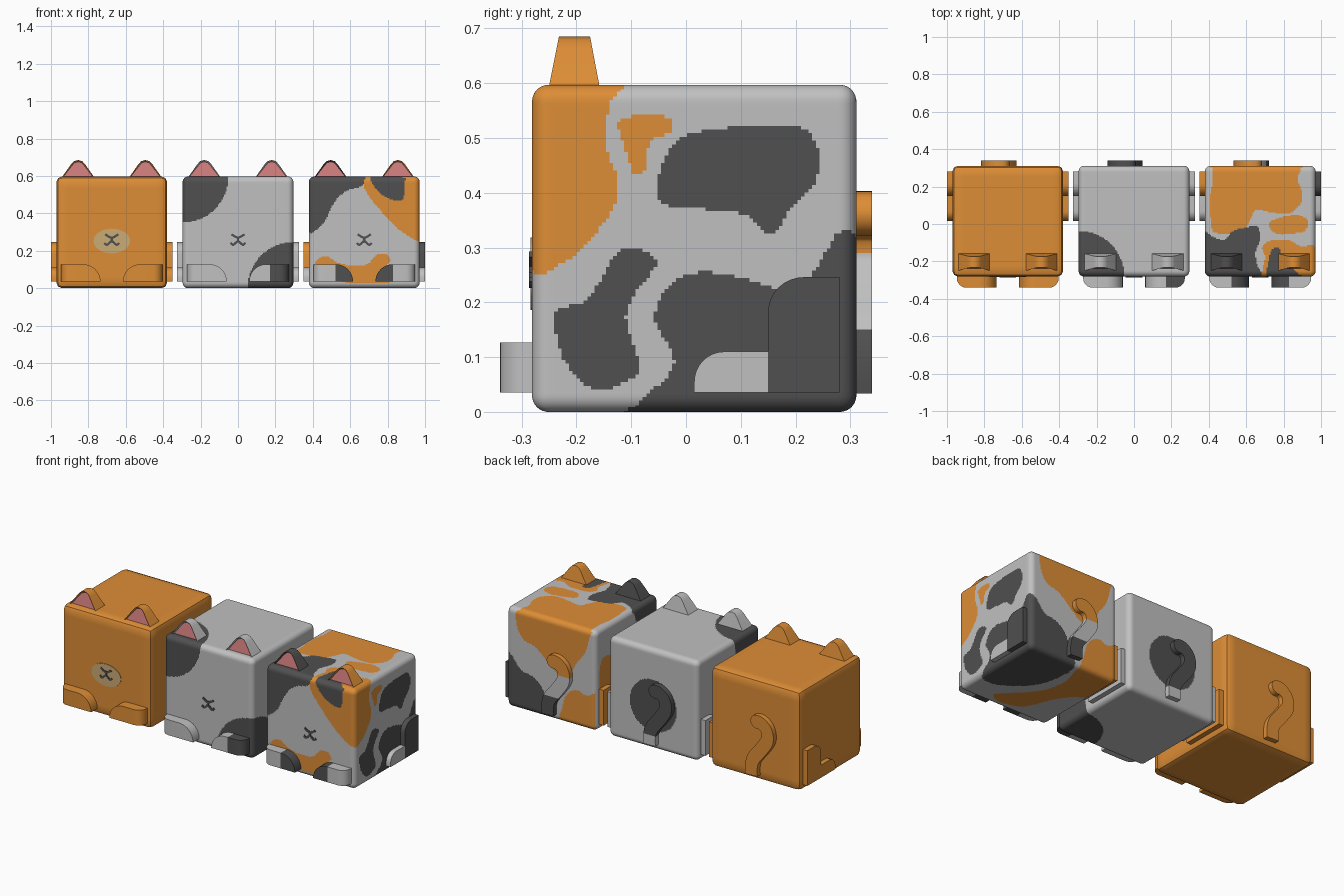
import bpy, bmesh, math
from mathutils import Vector

if "Cube" in bpy.data.objects:
    bpy.data.objects.remove(bpy.data.objects["Cube"])

# Flat colours
ORANGE, LIGHT, DARK, PINK, TAN = range(5)
MATS = []
for label, col in (("orange fur", (.73, .27, .037)), ("light grey fur", (.53, .53, .53)),
                   ("dark grey fur", (.08, .08, .08)), ("ear pink", (.62, .2, .2)),
                   ("muzzle tan", (.6, .41, .18))):
    m = bpy.data.materials.new(label)
    m.diffuse_color = (*col, 1)
    m.use_nodes = True
    m.node_tree.nodes["Principled BSDF"].inputs["Base Color"].default_value = m.diffuse_color
    MATS.append(m)


def finish(name, bm, x, rule):
    """Colour faces by rule(centre, normal), smooth below 35 degrees, make the object."""
    bmesh.ops.recalc_face_normals(bm, faces=bm.faces[:])
    for f in bm.faces:
        f.smooth = True
        if rule is not None:
            f.material_index = rule if isinstance(rule, int) else rule(f.calc_center_median(), f.normal)
    for e in bm.edges:
        e.smooth = e.calc_face_angle(0) < math.radians(35)
    me = bpy.data.meshes.new(name)
    bm.to_mesh(me)
    bm.free()
    for m in MATS:
        me.materials.append(m)
    ob = bpy.data.objects.new(name, me)
    ob.location.x = x
    bpy.context.collection.objects.link(ob)


def prism(loop, place, d0, d1):
    """Extrude a 2D outline between depths d0 and d1; place maps (a, b, d) to xyz."""
    bm = bmesh.new()
    a = [bm.verts.new(place(p, q, d0)) for p, q in loop]
    b = [bm.verts.new(place(p, q, d1)) for p, q in loop]
    front = bm.faces.new(a)
    bm.faces.new(b[::-1])
    for i in range(len(a)):
        j = (i + 1) % len(a)
        bm.faces.new((a[i], b[i], b[j], a[j]))
    return bm, front


def cut(bm, co, no):
    bmesh.ops.bisect_plane(bm, geom=bm.verts[:] + bm.edges[:] + bm.faces[:], plane_co=co, plane_no=no)


def arc(cx, cy, rx, ry, a0, a1, n=8):
    return [(cx + rx * math.cos(math.radians(a0 + (a1 - a0) * i / n)),
             cy + ry * math.sin(math.radians(a0 + (a1 - a0) * i / n))) for i in range(n + 1)]


def spline(pts, closed, n=5):
    """Catmull-Rom curve through 2D points."""
    P = [Vector(p) for p in pts]
    k, out = len(P), []
    get = (lambda i: P[i % k]) if closed else (lambda i: P[max(0, min(k - 1, i))])
    for i in range(k if closed else k - 1):
        a, b, c, d = (get(i + j) for j in (-1, 0, 1, 2))
        for s in range(n):
            t = s / n
            out.append(.5 * (2 * b + (c - a) * t + (2 * a - 5 * b + 4 * c - d) * t * t
                             + (3 * b - a - 3 * c + d) * t ** 3))
    return out if closed else out + [P[-1]]


def ribbon(path, w, y0, y1, tip=False):
    """Flat strip of half width w along an xz path, with an optional round tip."""
    pts, ws = list(path), [w] * len(path)
    if tip:
        d = (pts[-1] - pts[-2]).normalized()
        end = pts[-1]
        for a in (20, 40, 60, 75, 87):
            pts.append(end + d * w * math.sin(math.radians(a)))
            ws.append(w * math.cos(math.radians(a)))
    bm, rows = bmesh.new(), []
    for i, p in enumerate(pts):
        t = (pts[min(i + 1, len(pts) - 1)] - pts[max(i - 1, 0)]).normalized()
        n = Vector((-t.y, t.x)) * ws[i]
        rows.append([bm.verts.new((q.x, y, q.y)) for q, y in
                     ((p + n, y0), (p - n, y0), (p - n, y1), (p + n, y1))])
    for r, s in zip(rows, rows[1:]):
        for i in range(4):
            bm.faces.new((r[i], r[(i + 1) % 4], s[(i + 1) % 4], s[i]))
    bm.faces.new(rows[0])
    bm.faces.new(rows[-1][::-1])
    return bm


def body(x, n, rule):
    """Rounded cube made from an n x n grid on each side."""
    half, r, mid = Vector((.296, .296, .2985)), .03, Vector((0, .015, .2985))
    bm = bmesh.new()
    bmesh.ops.create_cube(bm, size=2)
    bmesh.ops.subdivide_edges(bm, edges=bm.edges[:], cuts=n - 1, use_grid_fill=True)
    for v in bm.verts:
        p = Vector(v.co[i] * half[i] for i in range(3))
        core = Vector(max(-half[i] + r, min(half[i] - r, p[i])) for i in range(3))
        v.co = mid + core + (p - core).normalized() * r
    bm.normal_update()
    finish("body", bm, x, rule)


# Fur patches of the three-coloured cat, per cube side; later ones lie on top
PATCHES = {s: [] for s in ("front", "back", "left", "right", "top", "bottom")}


def patch(side, colour, *pts):
    loop = spline(pts, True)
    us, vs = [p.x for p in loop], [p.y for p in loop]
    PATCHES[side].append((colour, loop, (min(us), max(us), min(vs), max(vs))))


patch("front", DARK, (.018, .6), (-.015, .545), (-.08, .525), (-.14, .485), (-.185, .415), (-.21, .355),
      (-.26, .31), (-.31, .3), (-.4, .45), (-.35, .65), (0, .65))
patch("front", ORANGE, (.01, .6), (0, .54), (.04, .47), (.11, .39), (.19, .31), (.3, .25), (.4, .3), (.4, .65), (.05, .65))
patch("front", DARK, (.035, .6), (.055, .54), (.11, .49), (.18, .465), (.21, .485), (.215, .55), (.21, .62), (.1, .65))
patch("front", ORANGE, (-.26, .13), (-.24, .16), (-.2, .17), (-.14, .135), (-.05, .12), (.02, .13), (.06, .175),
      (.11, .185), (.14, .15), (.12, .11), (.18, .06), (.13, .03), (0, .025), (-.1, .03), (-.2, .08))
patch("right", ORANGE, (-.115, .6), (-.14, .56), (-.145, .48), (-.125, .43), (-.13, .38), (-.17, .32), (-.22, .275),
      (-.285, .25), (-.4, .3), (-.35, .65), (-.15, .65))
patch("right", ORANGE, (-.125, .525), (-.1, .54), (-.06, .545), (-.025, .53), (-.03, .508), (-.065, .495),
      (-.075, .445), (-.095, .435), (-.11, .48))
patch("right", DARK, (-.05, .385), (-.04, .46), (-.01, .5), (.05, .515), (.15, .525), (.22, .515), (.245, .46),
      (.23, .41), (.19, .37), (.17, .335), (.145, .328), (.11, .36), (.03, .37))
patch("right", DARK, (-.24, .18), (-.19, .2), (-.155, .24), (-.13, .285), (-.1, .3), (-.06, .285), (-.055, .265),
      (-.09, .22), (-.11, .17), (-.085, .08), (-.11, .055), (-.15, .04), (-.19, .055), (-.225, .1))
patch("right", DARK, (-.1, 0), (-.03, .07), (-.025, .11), (-.055, .16), (-.05, .2), (-.02, .24), (.03, .255),
      (.1, .245), (.19, .22), (.23, .25), (.26, .3), (.29, .33), (.4, .33), (.4, -.05), (-.1, -.05))
patch("top", ORANGE, (-.25, .32), (-.255, .22), (-.27, .13), (-.265, .03), (-.25, -.04), (-.17, -.05), (-.085, -.03),
      (-.05, .03), (-.02, .075), (.07, .06), (.15, .055), (.21, .1), (.225, .16), (.2, .24), (.215, .32), (.1, .4), (-.15, .4))
patch("top", ORANGE, (.05, .01), (.13, .04), (.21, .045), (.255, .015), (.24, -.035), (.18, -.05), (.1, -.055), (.06, -.035))
patch("top", DARK, (-.3, -.04), (-.25, -.07), (-.19, -.085), (-.15, -.04), (-.08, -.02), (-.015, -.015), (0, -.08),
      (-.025, -.15), (-.015, -.22), (.01, -.29), (-.05, -.4), (-.4, -.4), (-.4, -.05))
patch("top", ORANGE, (.01, -.28), (.025, -.18), (.01, -.125), (.05, -.09), (.15, -.085), (.22, -.12), (.3, -.115),
      (.4, -.2), (.35, -.4), (.05, -.4))
patch("top", DARK, (.035, -.3), (.04, -.22), (.06, -.14), (.1, -.13), (.12, -.18), (.18, -.24), (.21, -.3), (.1, -.4))
patch("back", ORANGE, (.215, .6), (.23, .52), (.19, .43), (.1, .4), (.02, .33), (-.05, .28), (-.12, .3), (-.17, .38),
      (-.22, .45), (-.25, .55), (-.25, .62), (0, .7))
patch("back", DARK, (.3, .33), (.25, .3), (.2, .24), (.12, .22), (.06, .17), (.03, .1), (-.01, .02), (0, -.1), (.4, -.1), (.4, .3))
patch("back", ORANGE, (-.05, 0), (-.07, .08), (-.1, .17), (-.17, .22), (-.23, .2), (-.3, .23), (-.4, .2), (-.4, -.1), (-.1, -.1))
patch("left", DARK, (-.04, .6), (-.06, .55), (-.1, .45), (-.17, .38), (-.22, .32), (-.3, .3), (-.4, .4), (-.4, .65), (-.1, .7))
patch("left", ORANGE, (.27, .12), (.27, .38), (.2, .42), (.12, .35), (.1, .22), (.18, .12))
patch("left", DARK, (-.1, .15), (0, .2), (.03, .3), (-.03, .35), (-.1, .28))
patch("bottom", DARK, (.3, -.1), (.2, -.12), (.08, -.05), (0, .05), (-.03, .2), (-.01, .31), (.1, .4), (.4, .4), (.4, -.05))
patch("bottom", ORANGE, (-.05, .31), (-.08, .15), (-.05, 0), (.05, -.12), (.12, -.2), (.05, -.24), (-.08, -.2),
      (-.15, -.05), (-.22, .05), (-.3, .1), (-.4, .2), (-.2, .4))


def inside(u, v, loop):
    hit, a = False, loop[-1]
    for b in loop:
        if (a.y > v) != (b.y > v) and u < (b.x - a.x) * (v - a.y) / (b.y - a.y) + a.x:
            hit = not hit
        a = b
    return hit


def calico(c, n):
    ax = max(range(3), key=lambda i: abs(n[i]))
    side = (("left", "right"), ("front", "back"), ("bottom", "top"))[ax][n[ax] > 0]
    u, v = ((c.y, c.z), (c.x, c.z), (c.x, c.y))[ax]
    for colour, loop, (u0, u1, v0, v1) in reversed(PATCHES[side]):
        if u0 < u < u1 and v0 < v < v1 and inside(u, v, loop):
            return colour
    return LIGHT


def spotted(c, n):
    """Round dark patches on two corners and behind the tail."""
    corners = (Vector((-.296, -.281, .597)), Vector((.296, -.281, 0)))
    if any((c - k).length < .245 for k in corners):
        return DARK
    return DARK if c.y > .28 and math.hypot(c.x, c.z - .26) < .155 else LIGHT


EAR = [(-.085, 0), (-.037, .068), (-.022, .084), (0, .09), (.022, .084), (.037, .068), (.085, 0)]
PAW = [(.272, .035), (.272, .127)] + arc(.15, .035, .09, .092, 90, 180)
TOE = [(.15, .035), (.15, .11)] + arc(.07, .055, .055, .055, 90, 180) + [(.015, .035)]
THIGH = [(.28, .035), (.28, .246)] + arc(.216, .183, .066, .063, 90, 180) + [(.15, .035)]
TAIL = spline([(.005, .035), (.005, .09), (-.01, .14), (-.06, .205), (-.1, .27), (-.093, .33), (-.058, .36), (-.03, .362)], False)
MOUTH = ([(-.035, .288), (0, .27), (.035, .288)], [(0, .272), (0, .248)],
         [(-.04, .242), (-.025, .232), (0, .25), (.025, .232), (.04, .242)])


def cat(x, n, fur, ears, paws, thighs, toes, tail):
    body(x, n, fur)
    for k, s in enumerate((-1, 1)):
        # Ear tapering upwards, with a sunken pink front
        bm, front = prism(EAR, lambda a, b, d: (s * .18 + a, (-.25 + .2 * b) if d == 0 else (-.158 - .19 * b), .595 + b), 0, 1)
        bmesh.ops.recalc_face_normals(bm, faces=bm.faces[:])
        for f in bm.faces:
            f.material_index = ears[k]
        front.material_index = PINK
        rim = bmesh.ops.inset_individual(bm, faces=[front], thickness=.007, depth=-.012)
        for f in rim["faces"]:
            f.material_index = PINK if f is front else ears[k]
        finish("ear", bm, x, None)
        # Front paw, rounded at its outer front corner
        bm, _ = prism(PAW, lambda a, b, d: (s * a, d, b), -.34, -.27)
        edge = [e for e in bm.edges if all(abs(abs(v.co.x) - .272) < 1e-4 and v.co.y < -.33 for v in e.verts)]
        bmesh.ops.bevel(bm, geom=edge, offset=.05, segments=6, profile=.5, affect='EDGES')
        split, inner, outer = paws[k]
        if inner != outer:
            cut(bm, (s * split, 0, 0), (1, 0, 0))
        finish("front_paw", bm, x, lambda c, nn: inner if abs(c.x) < split else outer)
        # Hind leg on the side
        for name, loop, col in (("hind_paw", TOE, toes[k]), ("hind_thigh", THIGH, thighs[k])):
            bm, _ = prism(loop, lambda a, b, d: (s * d, a, b), .285, .325)
            finish(name, bm, x, col)
    # Tail with colour bands by height
    bm = ribbon(TAIL, .04, .3, .34, True)
    for z, _ in tail[:-1]:
        cut(bm, (0, 0, z), (0, 0, 1))
    finish("tail", bm, x, lambda c, nn: next(col for z, col in tail if c.z < z))
    # Nose and mouth lines
    for line in MOUTH:
        finish("mouth_line", ribbon(spline(line, False), .006, -.287, -.279), x, DARK)


cat(-.675, 20, ORANGE, (ORANGE,) * 2, ((.15, ORANGE, ORANGE),) * 2, (ORANGE,) * 2, (ORANGE,) * 2, [(1, ORANGE)])
cat(0, 88, spotted, (LIGHT,) * 2, ((.15, LIGHT, LIGHT), (.17, LIGHT, DARK)), (LIGHT,) * 2, (LIGHT,) * 2,
    [(.095, LIGHT), (1, DARK)])
cat(.675, 88, calico, (DARK, ORANGE), ((.155, DARK, LIGHT),) * 2, (ORANGE, DARK), (LIGHT,) * 2,
    [(.15, DARK), (.29, LIGHT), (1, ORANGE)])

# Muzzle plate of the orange cat
bm, _ = prism(arc(0, .252, .098, .066, 0, 345, 23), lambda a, b, d: (a, d, b), -.284, -.279)
finish("muzzle", bm, -.675, TAN)
